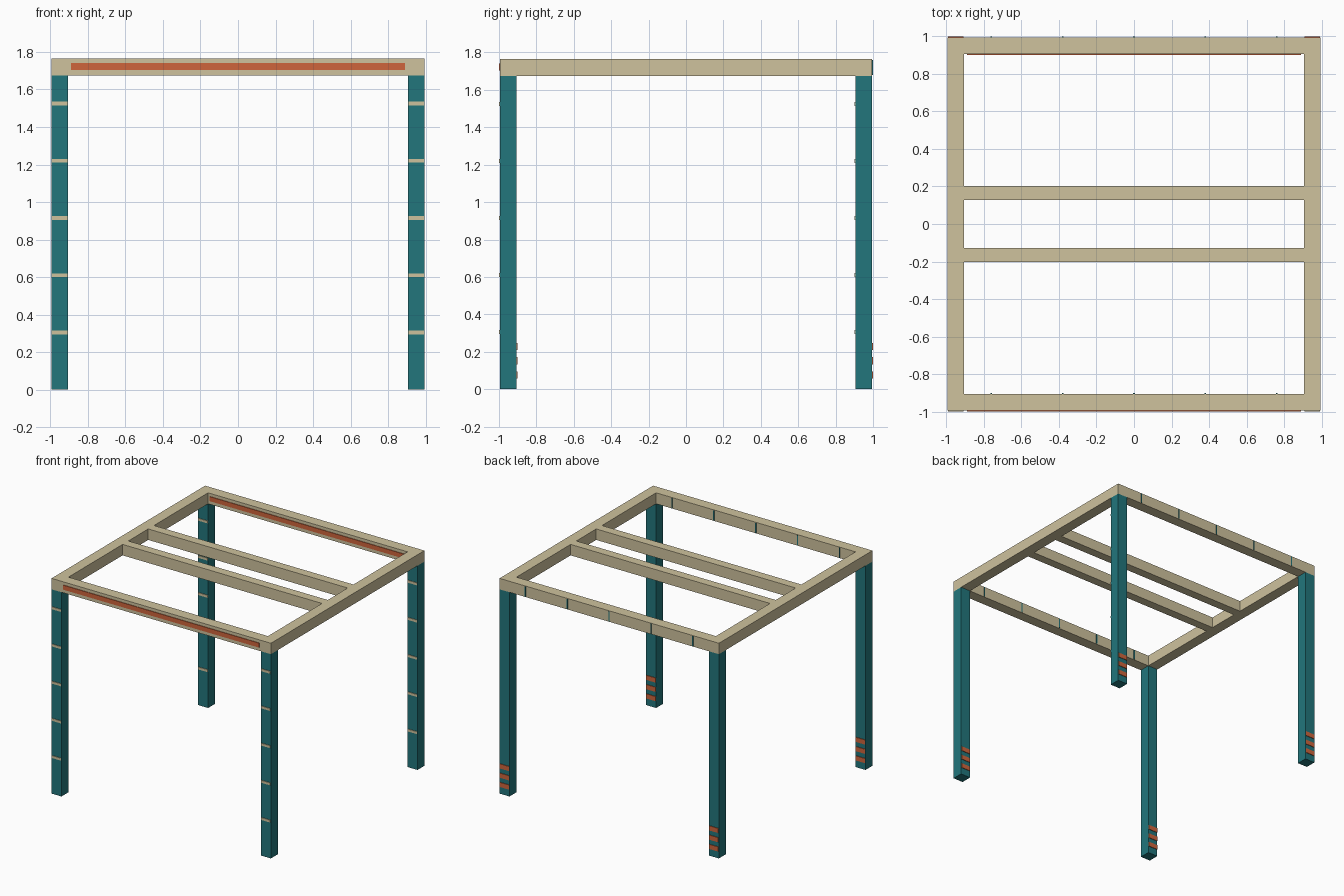
import bpy
import bmesh
from mathutils import Matrix

if "Cube" in bpy.data.objects:
    bpy.data.objects.remove(bpy.data.objects["Cube"])


def material(name, color):
    m = bpy.data.materials.new(name)
    m.diffuse_color = (*color, 1)
    m.use_nodes = True
    m.node_tree.nodes["Principled BSDF"].inputs["Base Color"].default_value = m.diffuse_color
    return m


TAN = material("tan_wood", (0.62, 0.54, 0.34))
TEAL = material("teal_paint", (0.016, 0.18, 0.20))
ORANGE = material("orange_paint", (0.62, 0.13, 0.045))


def boxes(name, mat, spans):
    """One object made of boxes, each given as (x0, x1, y0, y1, z0, z1)."""
    bm = bmesh.new()
    for x0, x1, y0, y1, z0, z1 in spans:
        place = Matrix.Translation(((x0 + x1) / 2, (y0 + y1) / 2, (z0 + z1) / 2))
        size = Matrix.Diagonal((x1 - x0, y1 - y0, z1 - z0, 1))
        bmesh.ops.create_cube(bm, size=1, matrix=place @ size)
    mesh = bpy.data.meshes.new(name)
    bm.to_mesh(mesh)
    bm.free()
    mesh.materials.append(mat)
    bpy.context.collection.objects.link(bpy.data.objects.new(name, mesh))


R = 0.995          # outer half width of the frame
W = 0.09           # timber thickness
I = R - W          # inner half width
Z0, Z1 = 1.675, 1.765
T = 0.005          # thickness of painted strips

for row, front in (("front", -R), ("back", I)):
    back = front + W
    # Long rail with an orange strip in front and measuring ticks behind
    boxes(f"{row}_rail", TAN, [(-R, R, front, back, Z0, Z1)])
    boxes(f"{row}_rail_strip", ORANGE,
          [(-0.89, 0.89, front - T, front, 1.703, 1.74)])
    boxes(f"{row}_rail_ticks", TEAL,
          [(x - 0.004, x + 0.004, back, back + T, Z0 + 0.004, Z1 - 0.004)
           for x in (-0.76, -0.38, 0, 0.38, 0.76)])

    for side, x in (("left", -R), ("right", I)):
        # Post with five height marks in front and three low stripes behind
        boxes(f"{row}_{side}_post", TEAL, [(x, x + W, front, back, 0, Z0)])
        boxes(f"{row}_{side}_height_marks", TAN,
              [(x + 0.003, x + W - 0.003, front - T, front,
                0.305 * k - 0.01, 0.305 * k + 0.01) for k in range(1, 6)])
        boxes(f"{row}_{side}_foot_stripes", ORANGE,
              [(x + 0.003, x + W - 0.003, back, back + T,
                0.076 * k - 0.019, 0.076 * k + 0.019) for k in range(1, 4)])

# Side rails fit between the long rails
for side, x in (("left", -R), ("right", I)):
    boxes(f"{side}_side_rail", TAN, [(x, x + W, -I, I, Z0, Z1)])

# Two cross bars in the middle
for row, y in (("front", -0.166), ("back", 0.166)):
    boxes(f"{row}_cross_bar", TAN, [(-I, I, y - 0.037, y + 0.037, Z0, Z1)])
